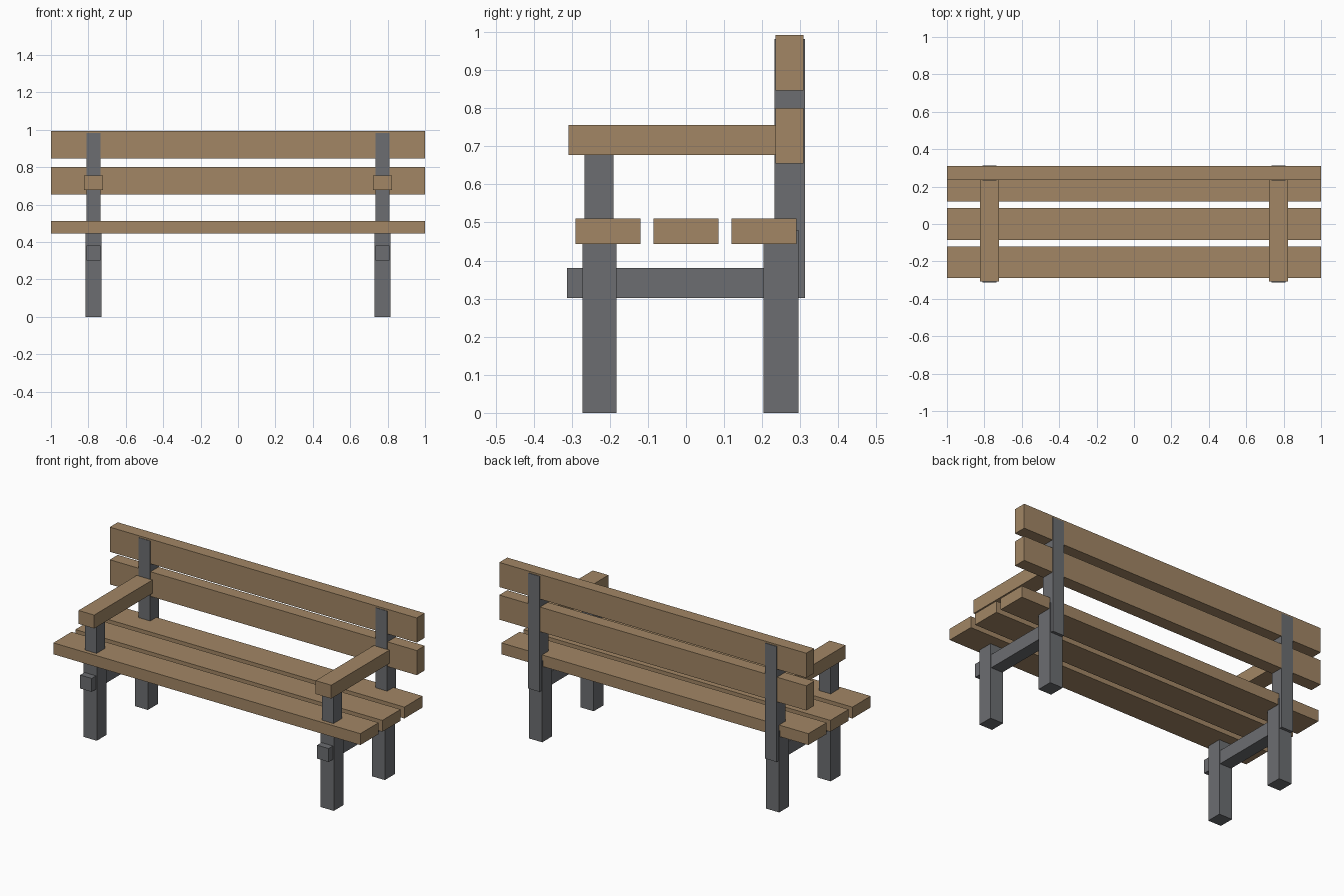
import bpy
import bmesh
from mathutils import Matrix, Vector

if "Cube" in bpy.data.objects:
    bpy.data.objects.remove(bpy.data.objects["Cube"])


def material(name, color):
    mat = bpy.data.materials.new(name)
    mat.diffuse_color = color
    mat.use_nodes = True
    mat.node_tree.nodes["Principled BSDF"].inputs["Base Color"].default_value = mat.diffuse_color
    return mat


wood = material("wood", (0.36, 0.24, 0.13, 1))
metal = material("dark_metal", (0.15, 0.155, 0.165, 1))


def box(name, x, y, z, mat):
    """Box from (min, max) ranges on each axis."""
    lo, hi = map(Vector, zip(x, y, z))
    bm = bmesh.new()
    bmesh.ops.create_cube(bm, size=1, matrix=Matrix.LocRotScale(None, None, hi - lo))
    mesh = bpy.data.meshes.new(name)
    bm.to_mesh(mesh)
    bm.free()
    mesh.materials.append(mat)
    obj = bpy.data.objects.new(name, mesh)
    obj.location = (lo + hi) / 2
    bpy.context.collection.objects.link(obj)
    return obj


# Long seat and back slats
for i, y in enumerate((-0.205, 0, 0.205)):
    box(f"seat_slat_{i + 1}", (-1, 1), (y - 0.085, y + 0.085), (0.444, 0.511), wood)
for i, z in enumerate((0.655, 0.847)):
    box(f"back_slat_{i + 1}", (-1, 1), (0.235, 0.309), (z, z + 0.145), wood)

# Side frames: name, width, y range, z range, material
FRAME = (
    ("front_leg", 0.085, (-0.272, -0.183), (0, 0.48), metal),
    ("rear_leg", 0.085, (0.203, 0.296), (0, 0.48), metal),
    ("side_rail", 0.075, (-0.3125, 0.3125), (0.302, 0.381), metal),
    ("back_post", 0.075, (0.2325, 0.3125), (0.302, 0.982), metal),
    ("arm_post", 0.075, (-0.267, -0.19), (0.40, 0.70), metal),
    ("armrest", 0.102, (-0.308, 0.25), (0.677, 0.756), wood),
)
for side, cx in (("left", -0.772), ("right", 0.772)):
    for name, width, y, z, mat in FRAME:
        box(f"{name}_{side}", (cx - width / 2, cx + width / 2), y, z, mat)
